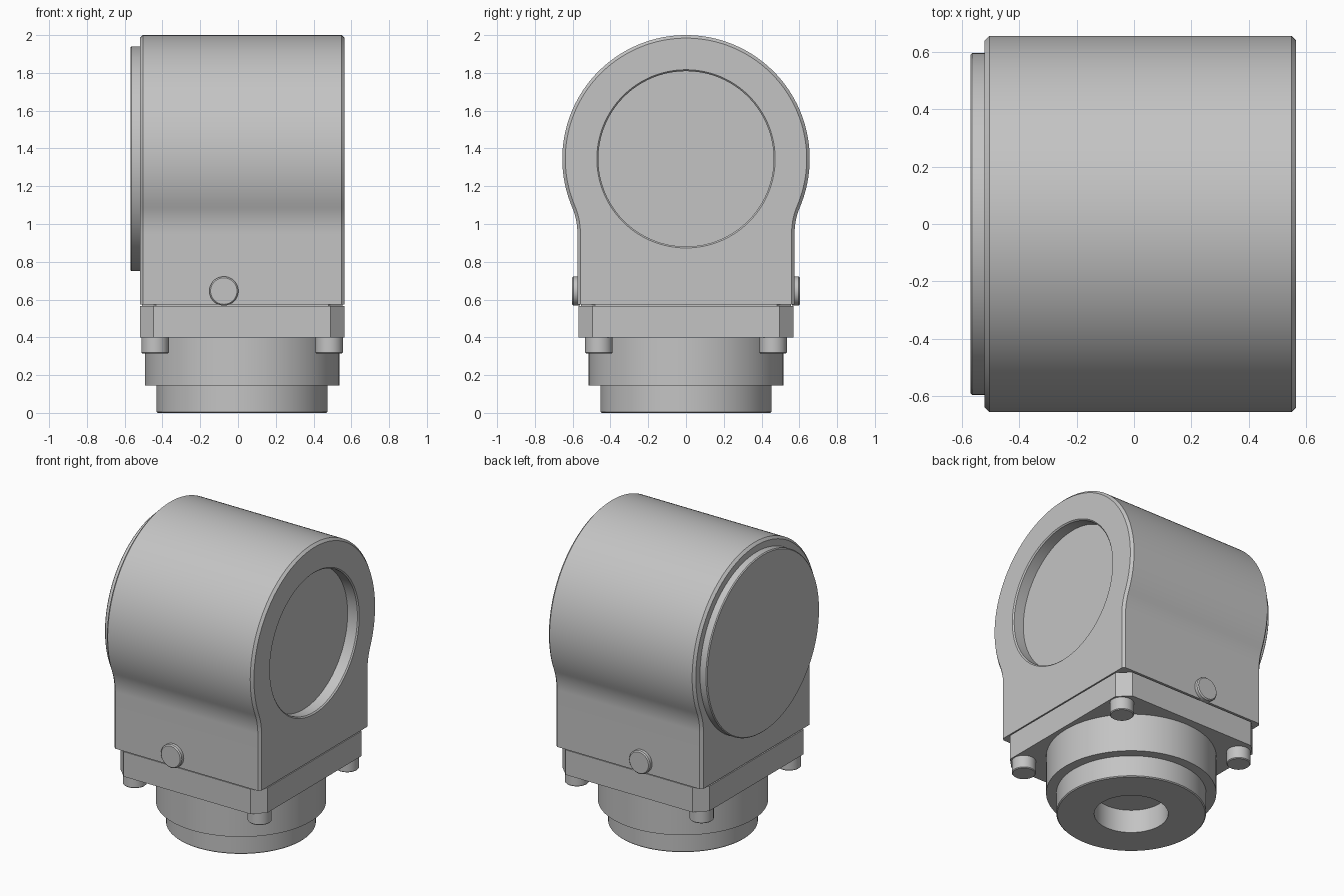
import bpy, bmesh
from math import sin, cos, pi, atan2, radians
from mathutils import Matrix, Vector

cube = bpy.data.objects.get("Cube")
if cube:
    bpy.data.objects.remove(cube, do_unlink=True)

grey = bpy.data.materials.new("plain_grey")
grey.use_nodes = True
colour = (0.55, 0.55, 0.55, 1)
grey.diffuse_color = colour
grey.node_tree.nodes["Principled BSDF"].inputs["Base Color"].default_value = colour

MID_X = 0.022           # centre of the body and base along x
BARREL_Z = 1.345        # height of the barrel axis
BACK, FRONT = -0.52, 0.565
BODY_BOTTOM = 0.573


def finish(name, bm):
    """Turn a bmesh into a smooth-by-angle object."""
    bmesh.ops.recalc_face_normals(bm, faces=bm.faces)
    mesh = bpy.data.meshes.new(name)
    bm.to_mesh(mesh)
    bm.free()
    mesh.materials.append(grey)
    obj = bpy.data.objects.new(name, mesh)
    bpy.context.collection.objects.link(obj)
    smooth(obj)
    return obj


def smooth(obj):
    bpy.ops.object.select_all(action='DESELECT')
    obj.select_set(True)
    bpy.context.view_layer.objects.active = obj
    bpy.ops.object.shade_smooth_by_angle(angle=radians(25))


def loft(name, sections):
    """Skin a list of equal-length closed loops and cap both ends."""
    bm = bmesh.new()
    loops = [[bm.verts.new(p) for p in s] for s in sections]
    n = len(loops[0])
    for a, b in zip(loops, loops[1:]):
        for i in range(n):
            j = (i + 1) % n
            bm.faces.new((a[i], a[j], b[j], b[i]))
    bm.faces.new(loops[0])
    bm.faces.new(loops[-1])
    return finish(name, bm)


def turned(name, profile, centre, axis='Z', n=128):
    """Turn (radius, distance) pairs around an axis through centre."""
    spin = Vector((0, 0, 1)).rotation_difference(
        {'X': Vector((1, 0, 0)), 'Y': Vector((0, 1, 0)), 'Z': Vector((0, 0, 1))}[axis])
    place = Matrix.Translation(centre) @ spin.to_matrix().to_4x4()
    return loft(name, [[place @ Vector((r * cos(2 * pi * i / n), r * sin(2 * pi * i / n), h))
                        for i in range(n)] for r, h in profile])


def outline(x, inset):
    """Round top flowing through a concave fillet into straight sides."""
    R, half, fillet = 0.655 - inset, 0.575 - inset, 0.36 + inset
    cy = half + fillet
    drop = ((R + fillet) ** 2 - cy ** 2) ** 0.5
    tilt = atan2(drop, cy)
    side = [(half, BODY_BOTTOM)]
    for i in range(13):
        a = pi - tilt * i / 12
        side.append((cy + fillet * cos(a), BARREL_Z - drop + fillet * sin(a)))
    for i in range(1, 49):
        a = -tilt + (pi / 2 + tilt) * i / 48
        side.append((R * cos(a), BARREL_Z + R * sin(a)))
    side += [(-y, z) for y, z in reversed(side[:-1])]
    return [(x, y, z) for y, z in side]


# Main body with chamfered end rims
edge = 0.016
body = loft("body", [outline(BACK, edge), outline(BACK + edge, 0),
                     outline(FRONT - edge, 0), outline(FRONT, edge)])

# Round recess in the end face
cutter = turned("recess_cutter", [(0.464, -0.08), (0.464, -0.008), (0.48, 0.008), (0.48, 0.1)],
                (FRONT, 0, BARREL_Z), 'X')
cutter.hide_render = True
cut = body.modifiers.new("recess", 'BOOLEAN')
cut.operation = 'DIFFERENCE'
cut.solver = 'EXACT'
cut.object = cutter
bpy.context.view_layer.objects.active = body
bpy.ops.object.modifier_apply(modifier=cut.name)
bpy.data.objects.remove(cutter, do_unlink=True)
smooth(body)

# Raised cover disc on the opposite end
turned("cover_disc", [(0.595, 0.01), (0.595, -0.044), (0.589, -0.05)],
       (BACK, 0, BARREL_Z), 'X')


def plate(name, hx, hy, chamfer, z0, z1):
    """Rectangular plate with cut corners."""
    c = chamfer
    pts = [(hx - c, -hy), (hx, c - hy), (hx, hy - c), (hx - c, hy),
           (c - hx, hy), (-hx, hy - c), (-hx, c - hy), (c - hx, -hy)]
    return loft(name, [[(MID_X + x, y, z) for x, y in pts] for z in (z0, z1)])


# Mounting flange and the thin seam above it
plate("flange", 0.542, 0.569, 0.073, 0.4, 0.566)
plate("flange_seam", 0.53, 0.555, 0.073, 0.56, 0.58)

# Stepped round base with a blind bore underneath
turned("base", [(0.224, 0.155), (0.224, 0), (0.447, 0), (0.453, 0.006), (0.453, 0.145),
                (0.515, 0.145), (0.515, 0.41)], (MID_X, 0, 0))

for sx in (-1, 1):
    for sy in (-1, 1):
        # Bolt heads below the flange corners
        turned("bolt_head", [(0.068, 0.315), (0.073, 0.32), (0.073, 0.41)],
               (MID_X + sx * 0.461, sy * 0.461, 0), n=40)

# Side buttons
for s in (-1, 1):
    turned("side_button", [(0.077, s * 0.56), (0.077, s * 0.596), (0.07, s * 0.603)],
           (-0.075, 0, 0.645), 'Y', n=48)
